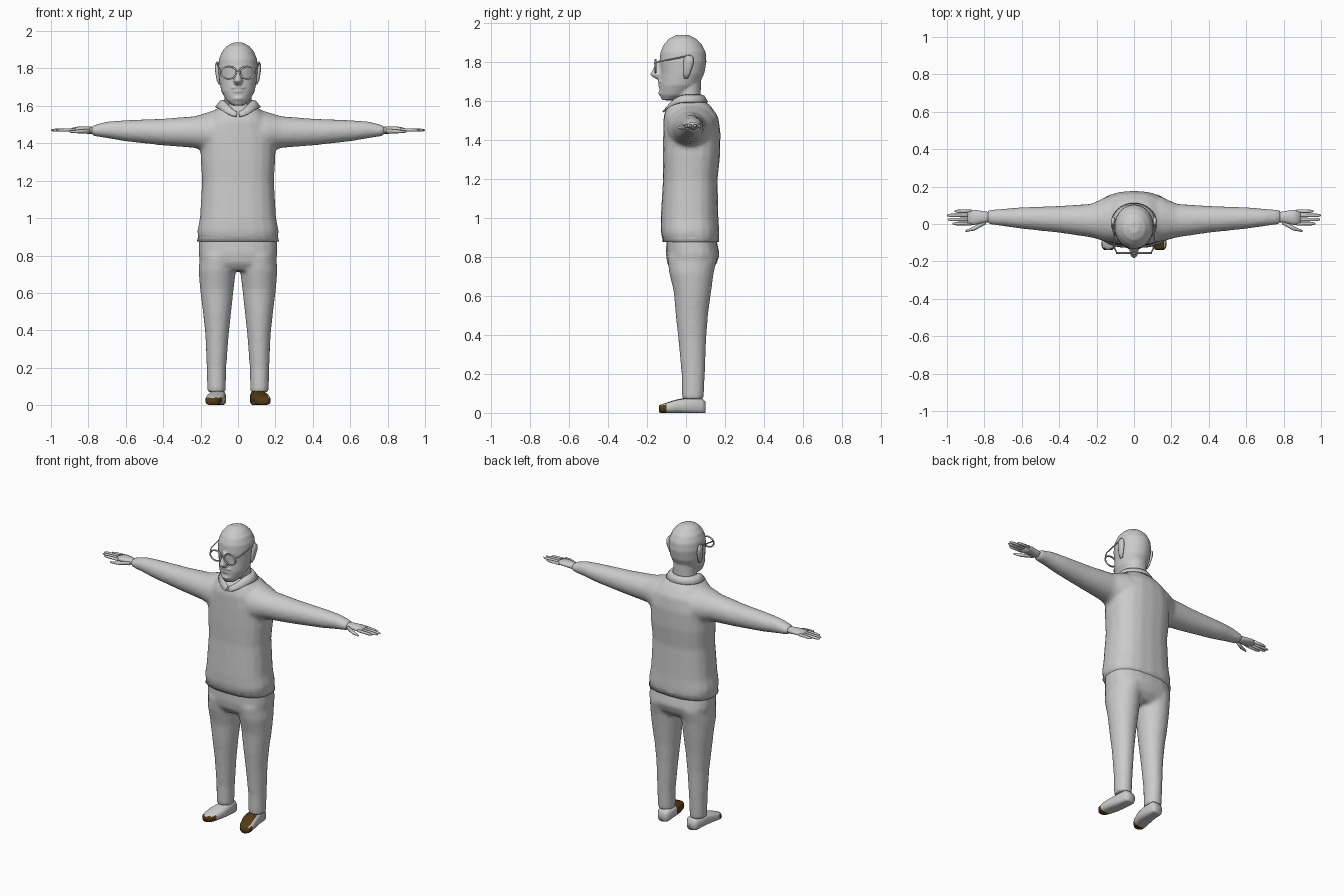
import bpy
import bmesh
from math import sin, cos, pi, copysign

cube = bpy.data.objects.get("Cube")
if cube:
    bpy.data.objects.remove(cube, do_unlink=True)


def material(name, colour):
    mat = bpy.data.materials.new(name)
    mat.use_nodes = True
    mat.diffuse_color = (*colour, 1)
    mat.node_tree.nodes["Principled BSDF"].inputs["Base Color"].default_value = (*colour, 1)
    return mat


grey = material("plain grey", (.6, .6, .6))
brown = material("dark brown leather", (.09, .045, .008))


def loft(bm, rings, axis="Z", side=1, count=20, power=1.0):
    """Closed skin through rings given as (position, centre u, centre v, radius u, radius v)."""
    loops = []
    for t, u, v, ru, rv in rings:
        loop = []
        for i in range(count):
            angle = 2 * pi * i / count
            c, s = cos(angle), sin(angle)
            a = u + ru * copysign(abs(c) ** power, c)
            b = v + rv * copysign(abs(s) ** power, s)
            x, y, z = {"X": (t, a, b), "Y": (a, t, b), "Z": (a, b, t)}[axis]
            loop.append(bm.verts.new((x * side, y, z)))
        loops.append(loop)
    for low, high in zip(loops, loops[1:]):
        for i in range(count):
            j = (i + 1) % count
            bm.faces.new((low[i], low[j], high[j], high[i]))
    bm.faces.new(loops[0][::-1])
    bm.faces.new(loops[-1])


def finish(name, bm, blend=0, smoothing=4):
    """Turn a bmesh into a smooth object; blend is the voxel size that fuses its parts."""
    bmesh.ops.recalc_face_normals(bm, faces=bm.faces)
    mesh = bpy.data.meshes.new(name)
    bm.to_mesh(mesh)
    bm.free()
    mesh.materials.append(grey)
    mesh.shade_smooth()
    obj = bpy.data.objects.new(name, mesh)
    bpy.context.collection.objects.link(obj)
    if blend:
        remesh = obj.modifiers.new("Fuse", "REMESH")
        remesh.mode = "VOXEL"
        remesh.voxel_size = blend
        remesh.use_smooth_shade = True
        soften = obj.modifiers.new("Soften", "SMOOTH")
        soften.iterations = smoothing
    return obj


def tube(name, points, radius, cyclic=False):
    """Round wire through the points."""
    curve = bpy.data.curves.new(name, "CURVE")
    curve.dimensions = "3D"
    curve.bevel_depth = radius
    curve.bevel_resolution = 1
    curve.use_fill_caps = True
    spline = curve.splines.new("POLY")
    spline.points.add(len(points) - 1)
    for target, point in zip(spline.points, points):
        target.co = (*point, 1)
    spline.use_cyclic_u = cyclic
    curve.materials.append(grey)
    obj = bpy.data.objects.new(name, curve)
    bpy.context.collection.objects.link(obj)


# Sweater: body and both sleeves fused together
bm = bmesh.new()
loft(bm, [
    (.885, 0, .025, .212, .145),
    (.93, 0, .02, .218, .15),
    (1.0, 0, .018, .204, .148),
    (1.2, 0, .022, .192, .14),
    (1.32, 0, .028, .2, .147),
    (1.44, 0, .03, .2, .147),
    (1.52, 0, .025, .17, .14),
    (1.57, 0, .015, .13, .115),
    (1.61, 0, .01, .085, .075),
], power=.8)
for side in (1, -1):
    loft(bm, [
        (.08, .03, 1.45, .13, .14),
        (.15, .025, 1.46, .12, .11),
        (.23, .018, 1.46, .09, .085),
        (.4, .025, 1.46, .072, .072),
        (.6, .032, 1.467, .058, .057),
        (.7, .035, 1.472, .047, .045),
        (.77, .037, 1.468, .04, .03),
        (.785, .037, 1.468, .034, .022),
    ], "X", side)
finish("sweater", bm, blend=.012, smoothing=6)

# Shirt hem showing under the sweater
bm = bmesh.new()
loft(bm, [(.875, 0, .025, .22, .145), (.935, 0, .02, .204, .143)], power=.8)
finish("shirt_hem", bm)

# Trousers: hips and both legs fused together
bm = bmesh.new()
loft(bm, [
    (.72, 0, .025, .17, .09),
    (.76, 0, .03, .203, .125),
    (.81, 0, .035, .212, .138),
    (.92, 0, .025, .207, .125),
], power=.8)
for side in (1, -1):
    loft(bm, [
        (.07, .115, .035, .05, .056),
        (.2, .115, .037, .052, .06),
        (.38, .112, .032, .063, .072),
        (.5, .112, .03, .076, .083),
        (.62, .113, .033, .09, .096),
        (.72, .111, .028, .1, .115),
        (.8, .105, .033, .1, .13),
    ], side=side)
finish("trousers", bm, blend=.012)

# Head with nose, lips, chin and neck fused together
bm = bmesh.new()
loft(bm, [
    (1.603, 0, -.085, .032, .038),
    (1.63, 0, -.055, .064, .08),
    (1.68, 0, -.035, .09, .1),
    (1.74, 0, -.018, .101, .112),
    (1.8, 0, -.015, .106, .12),
    (1.85, 0, -.015, .102, .116),
    (1.89, 0, -.016, .086, .097),
    (1.92, 0, -.018, .06, .068),
    (1.938, 0, -.018, .026, .03),
], count=28)
loft(bm, [(1.55, 0, .01, .075, .065), (1.72, 0, .012, .07, .065)])
loft(bm, [
    (1.712, 0, -.13, .018, .025),
    (1.733, 0, -.14, .025, .046),
    (1.765, 0, -.134, .017, .035),
    (1.805, 0, -.125, .012, .02),
], count=12)
for height, half_width in ((1.698, .04), (1.678, .03), (1.64, .032)):
    loft(bm, [
        (height - .01, 0, -.125, half_width * .6, .012),
        (height, 0, -.125, half_width, .02),
        (height + .01, 0, -.125, half_width * .6, .012),
    ], count=12)
finish("head", bm, blend=.006)

for side, prefix in ((1, "left"), (-1, "right")):
    # Ear
    bm = bmesh.new()
    loft(bm, [
        (1.715, .098, .0, .006, .01),
        (1.74, .104, .004, .011, .018),
        (1.79, .11, .012, .013, .026),
        (1.82, .112, .014, .011, .024),
        (1.836, .11, .012, .005, .012),
    ], side=side, count=12)
    finish(prefix + "_ear", bm)

    # Spectacle rim and side arm
    rim = [(side * (.05 + .042 * cos(2 * pi * i / 20)), -.156, 1.778 + .033 * sin(2 * pi * i / 20))
           for i in range(20)]
    tube(prefix + "_spectacle_rim", rim, .005, True)
    tube(prefix + "_spectacle_arm", [
        (side * .09, -.156, 1.795), (side * .104, -.13, 1.803), (side * .114, .02, 1.832)], .004)

    # Hand: palm, thumb and four fingers
    bm = bmesh.new()
    loft(bm, [
        (.76, .037, 1.468, .026, .018),
        (.8, .037, 1.47, .03, .02),
        (.85, .036, 1.474, .04, .016),
        (.89, .035, 1.472, .04, .01),
    ], "X", side, 12)
    loft(bm, [
        (.79, .012, 1.465, .012, .013),
        (.85, -.022, 1.463, .012, .01),
        (.9, -.038, 1.462, .005, .005),
    ], "X", side, 8)
    for number, tip in enumerate((.97, .995, 1.0, .96)):
        y = .002 + .022 * number
        loft(bm, [
            (.87, y, 1.472, .01, .009),
            (tip - .02, y, 1.47, .009, .008),
            (tip, y, 1.47, .004, .004),
        ], "X", side, 8)
    finish(prefix + "_hand", bm)

    # Shoe with a flat sole and a partly brown toe
    bm = bmesh.new()
    loft(bm, [
        (.1, .105, .028, .028, .028),
        (.08, .105, .036, .042, .042),
        (0, .11, .037, .046, .04),
        (-.05, .118, .034, .05, .034),
        (-.1, .13, .026, .045, .026),
        (-.125, .136, .022, .036, .022),
        (-.138, .138, .02, .022, .018),
    ], "Y", side, power=.7)
    for vert in bm.verts:
        vert.co.z = max(0, vert.co.z)
    shoe = finish(prefix + "_shoe", bm)
    shoe.data.materials.append(brown)
    for face in shoe.data.polygons:
        centre, normal = face.center, face.normal
        toe = centre.y < -.1 and centre.z < .04
        inner_front = side > 0 and centre.y < -.02 and normal.z > -.5 and normal.x < .4
        face.material_index = int(toe or inner_front)

tube("spectacle_bridge", [(-.012, -.156, 1.785), (0, -.16, 1.79), (.012, -.156, 1.785)], .005)

# Folded collar, dipping at the front and split by a notch
bm = bmesh.new()
count = 32
rows = []
for i in range(count + 1):
    angle = -pi / 2 + .06 + (2 * pi - .12) * i / count
    c, s = cos(angle), sin(angle)
    dip = max(0, -s) ** 3
    rows.append([bm.verts.new(co) for co in (
        (.078 * c, .005 + .075 * s - .025 * dip, 1.632 - .06 * dip),
        (.095 * c, .005 + .088 * s - .02 * dip, 1.628 - .062 * dip),
        (.122 * c, .005 + .108 * s - .018 * dip, 1.595 - .05 * dip))])
for a, b in zip(rows, rows[1:]):
    for k in range(2):
        bm.faces.new((a[k], a[k + 1], b[k + 1], b[k]))
collar = finish("collar", bm)
collar.modifiers.new("Cloth", "SOLIDIFY").thickness = .008
